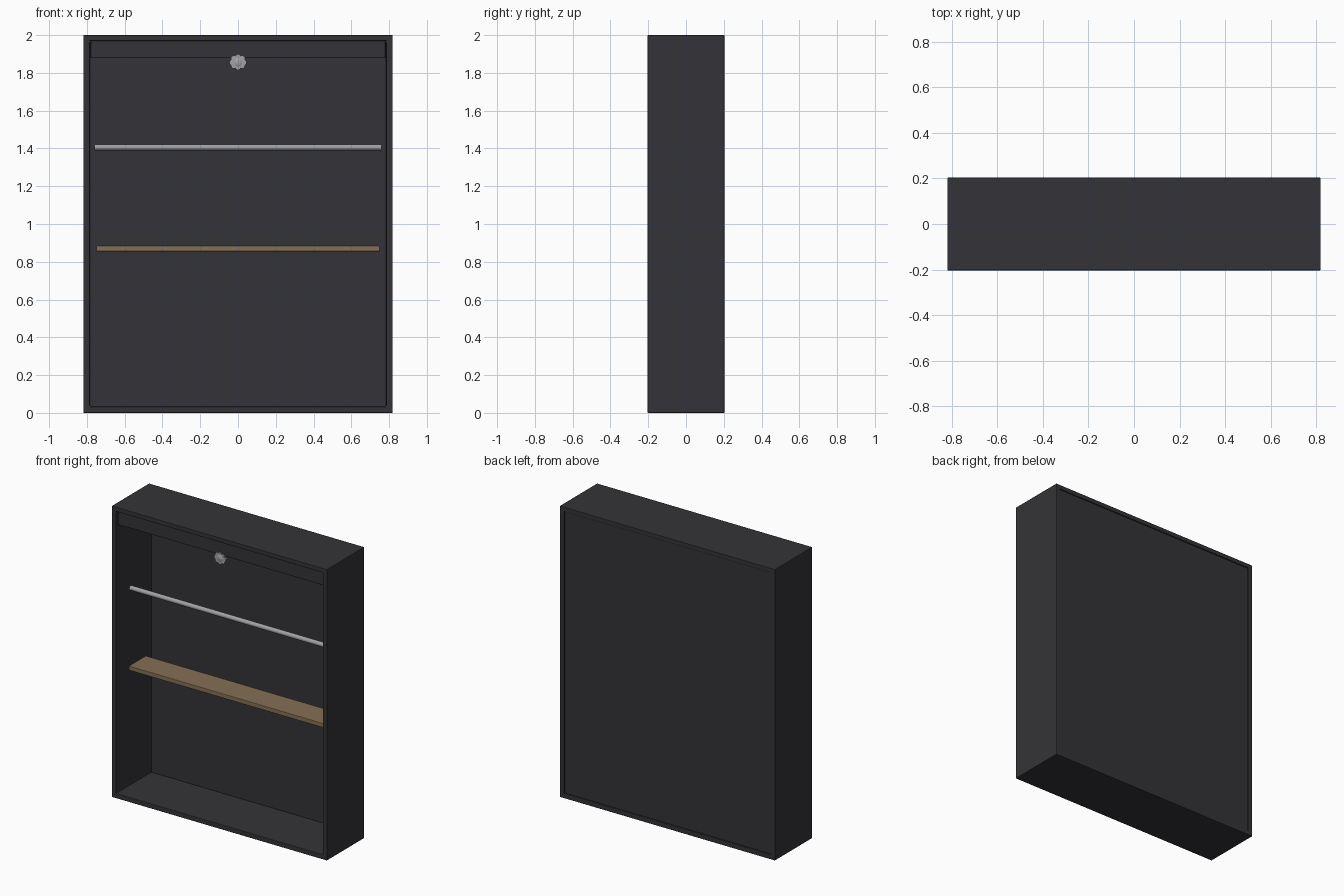
import bpy, math
from mathutils import Matrix

if "Cube" in bpy.data.objects:
    bpy.data.objects.remove(bpy.data.objects["Cube"])


def material(name, rgb):
    m = bpy.data.materials.new(name)
    m.diffuse_color = (*rgb, 1)
    m.use_nodes = True
    m.node_tree.nodes["Principled BSDF"].inputs["Base Color"].default_value = m.diffuse_color
    return m


CHARCOAL = material("charcoal", (0.034, 0.034, 0.040))
WOOD = material("wood", (0.235, 0.16, 0.09))
METAL = material("brushed metal", (0.36, 0.36, 0.38))


def box(name, x, y, z, mat, bevel=0.003):
    """Box from (min, max) ranges on each axis."""
    bpy.ops.mesh.primitive_cube_add(size=1)
    o = bpy.context.object
    o.name = name
    o.data.transform(Matrix.LocRotScale(
        [(r[0] + r[1]) / 2 for r in (x, y, z)], None,
        [r[1] - r[0] for r in (x, y, z)]))
    o.data.materials.append(mat)
    if bevel:
        b = o.modifiers.new("bevel", 'BEVEL')
        b.width, b.segments = bevel, 2
    return o


def cylinder(name, radius, length, loc, rot, mat, sides=24):
    bpy.ops.mesh.primitive_cylinder_add(vertices=sides, radius=radius, depth=length,
                                        location=loc, rotation=rot)
    o = bpy.context.object
    o.name = name
    o.data.materials.append(mat)
    bpy.ops.object.shade_smooth_by_angle(angle=math.radians(40))
    return o


W, D, T = 0.818, 0.203, 0.033

# Outer case
for side, s in (("left", -1), ("right", 1)):
    box(side + "_side_panel", sorted((s * W, s * (W - T))), (-D, D), (0, 2), CHARCOAL)
box("top_panel", (-W + 0.001, W - 0.001), (-D, D), (2 - T + 0.003, 2), CHARCOAL)
box("bottom_panel", (-W + 0.001, W - 0.001), (-D, D), (0, T), CHARCOAL)
box("back_panel", (-W + T, W - T), (0.178, 0.197), (T, 2 - T + 0.003), CHARCOAL)

# Front valance under the top
box("valance", (-0.78, 0.78), (-0.192, -0.172), (1.878, 1.972), CHARCOAL)

# Hanging rail
cylinder("hanging_rail", 0.016, 1.52, (0, -0.08, 1.406), (0, math.pi / 2, 0), METAL)

# Shelf
box("shelf", (-0.75, 0.75), (-0.115, 0.07), (0.855, 0.885), WOOD)

# Rosette knob: petals around a domed centre
KZ = 1.856
for i in range(8):
    a = math.tau * i / 8
    cylinder(f"knob_petal_{i + 1}", 0.015,  0.014,
             (0.031 * math.cos(a), -0.19, KZ + 0.026 * math.sin(a)),
             (math.pi / 2, 0, 0), METAL, 12)
cylinder("knob_core", 0.032, 0.02, (0, -0.188, KZ), (math.pi / 2, 0, 0), METAL)
bpy.ops.mesh.primitive_uv_sphere_add(segments=20, ring_count=10, radius=0.027,
                                     location=(0, -0.192, KZ))
dome = bpy.context.object
dome.name = "knob_dome"
dome.scale = (1, 0.4, 1)
dome.data.materials.append(METAL)
bpy.ops.object.shade_smooth_by_angle(angle=math.radians(40))
